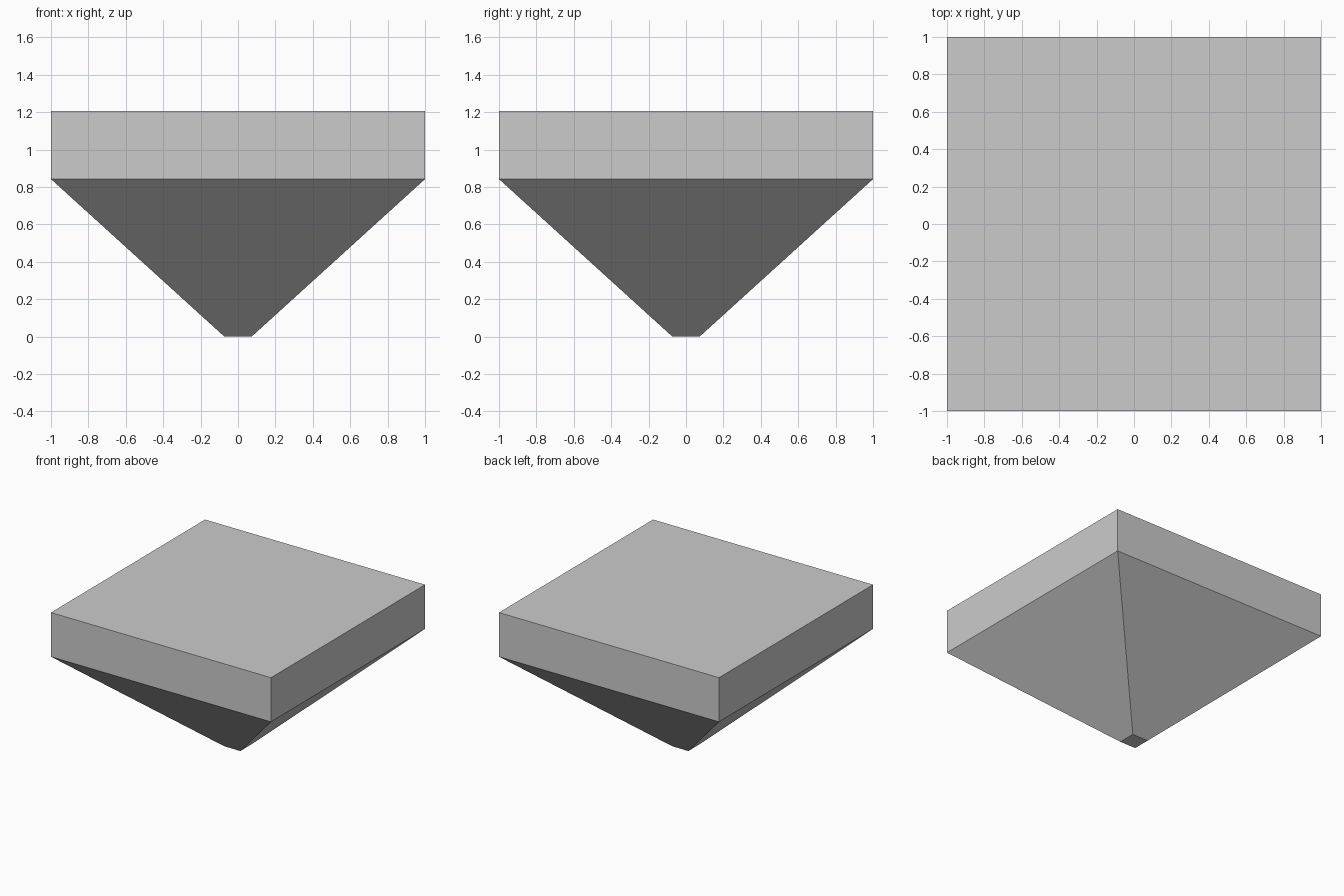
import bpy, bmesh
from mathutils import Vector

if "Cube" in bpy.data.objects:
    bpy.data.objects.remove(bpy.data.objects["Cube"])

TOP, RIM = 1.205, 0.842      # heights of the top and of the slab's lower edge
HALF, TIP = 1.0, 0.073       # half widths of the slab and of the small foot

bm = bmesh.new()

# Square slab
bmesh.ops.create_cube(bm, size=1)
bmesh.ops.scale(bm, vec=(2 * HALF, 2 * HALF, TOP - RIM), verts=bm.verts)
bmesh.ops.translate(bm, vec=(0, 0, (TOP + RIM) / 2), verts=bm.verts)

# Tapered underside: extrude the bottom face down to the small square foot
bottom = min(bm.faces, key=lambda f: f.calc_center_median().z)
foot = bmesh.ops.extrude_discrete_faces(bm, faces=[bottom])["faces"][0]
bmesh.ops.translate(bm, vec=(0, 0, -RIM), verts=foot.verts)
bmesh.ops.scale(bm, vec=Vector((TIP / HALF, TIP / HALF, 1)), verts=foot.verts)
bmesh.ops.recalc_face_normals(bm, faces=bm.faces)

mesh = bpy.data.meshes.new("tapered_block")
bm.to_mesh(mesh)
bm.free()
bpy.context.collection.objects.link(bpy.data.objects.new("tapered_block", mesh))
